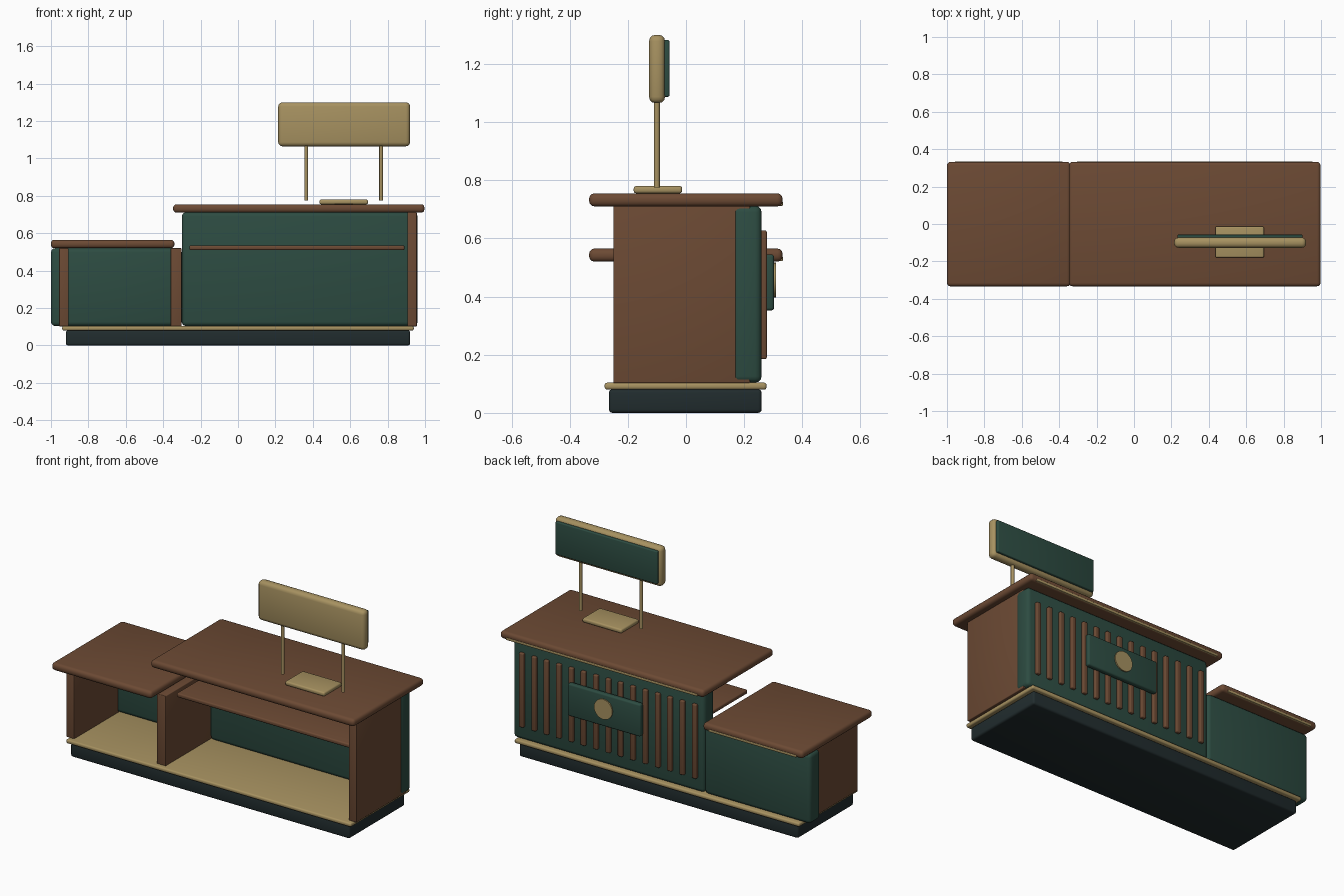
import bpy, bmesh, math
from mathutils import Matrix

if "Cube" in bpy.data.objects:
    bpy.data.objects.remove(bpy.data.objects["Cube"])


def material(name, rgb):
    m = bpy.data.materials.new(name)
    m.diffuse_color = (*rgb, 1)
    m.use_nodes = True
    m.node_tree.nodes["Principled BSDF"].inputs["Base Color"].default_value = m.diffuse_color
    return m


WOOD = material("brown wood", (0.150, 0.068, 0.034))
GREEN = material("dark green", (0.026, 0.072, 0.054))
GOLD = material("brass", (0.385, 0.285, 0.118))
DARK = material("charcoal", (0.015, 0.025, 0.027))


def finish(name, bm, mat):
    mesh = bpy.data.meshes.new(name)
    bm.to_mesh(mesh)
    bm.free()
    mesh.materials.append(mat)
    ob = bpy.data.objects.new(name, mesh)
    bpy.context.collection.objects.link(ob)
    bpy.ops.object.select_all(action='DESELECT')
    ob.select_set(True)
    bpy.context.view_layer.objects.active = ob
    bpy.ops.object.shade_smooth_by_angle(angle=math.radians(40))
    return ob


def box(name, x, y, z, mat, bevel=0.0):
    """Rounded box from (min, max) ranges on each axis."""
    bm = bmesh.new()
    bmesh.ops.create_cube(bm, size=1)
    size = [r[1] - r[0] for r in (x, y, z)]
    mid = [(r[0] + r[1]) / 2 for r in (x, y, z)]
    bmesh.ops.transform(bm, verts=bm.verts,
                        matrix=Matrix.Translation(mid) @ Matrix.Diagonal((*size, 1)))
    if bevel:
        bmesh.ops.bevel(bm, geom=bm.edges[:], offset=bevel, segments=3,
                        profile=0.5, affect='EDGES', clamp_overlap=True)
    return finish(name, bm, mat)


def cylinder(name, centre, radius, length, mat, sides, rot=Matrix()):
    bm = bmesh.new()
    bmesh.ops.create_cone(bm, cap_ends=True, segments=sides, radius1=radius,
                          radius2=radius, depth=length,
                          matrix=Matrix.Translation(centre) @ rot)
    return finish(name, bm, mat)


# Plinth and brass floor
box("plinth", (-0.92, 0.92), (-0.265, 0.26), (0, 0.081), DARK, 0.012)
box("floor_slab", (-0.94, 0.94), (-0.28, 0.277), (0.08, 0.104), GOLD, 0.009)

# Customer-side panels
box("tall_panel", (-0.30, 0.96), (0.16, 0.26), (0.104, 0.712), GREEN, 0.022)
box("low_panel", (-1.0, -0.30), (0.16, 0.26), (0.104, 0.52), GREEN, 0.022)

# Upright wooden sides
for name, x, top in (("right_side", (0.905, 0.956), 0.712),
                     ("divider", (-0.36, -0.302), 0.52),
                     ("left_side", (-0.957, -0.905), 0.52)):
    box(name, x, (-0.25, 0.22), (0.102, top), WOOD, 0.004)

# Inner shelf
box("shelf", (-0.26, 0.89), (-0.21, 0.18), (0.51, 0.535), WOOD, 0.008)

# Worktops with brass trim under the customer edge
for name, x, z in (("tall_top", (-0.347, 0.997), 0.71),
                   ("low_top", (-1.0, -0.34), 0.52)):
    box(name, x, (-0.333, 0.332), (z, z + 0.045), WOOD, 0.018)
    box(name + "_trim", (x[0] + 0.04, x[1] - 0.04), (0.317, 0.333),
        (z + 0.002, z + 0.017), GOLD, 0.003)

# Vertical slats on the tall panel
for i in range(15):
    x = -0.245 + i * 1.14 / 14
    box(f"slat_{i + 1}", (x - 0.015, x + 0.015), (0.25, 0.278),
        (0.185, 0.627), WOOD, 0.006)

# Plaque and round medallion
box("plaque", (0.09, 0.57), (0.27, 0.303), (0.352, 0.545), GREEN, 0.01)
cylinder("medallion", (0.33, 0.303, 0.457), 0.06, 0.014, GOLD, 24,
         Matrix.Rotation(math.pi / 2, 4, 'X'))

# Counter plate, posts and raised sign
box("counter_plate", (0.435, 0.695), (-0.18, -0.013), (0.755, 0.78), GOLD, 0.009)
for side, x in (("left", 0.365), ("right", 0.765)):
    cylinder(f"{side}_post", (x, -0.10, 0.925), 0.01, 0.30, GOLD, 16)
box("sign_board", (0.215, 0.92), (-0.127, -0.072), (1.065, 1.30), GOLD, 0.022)
box("sign_face", (0.232, 0.902), (-0.08, -0.057), (1.087, 1.282), GREEN, 0.005)
